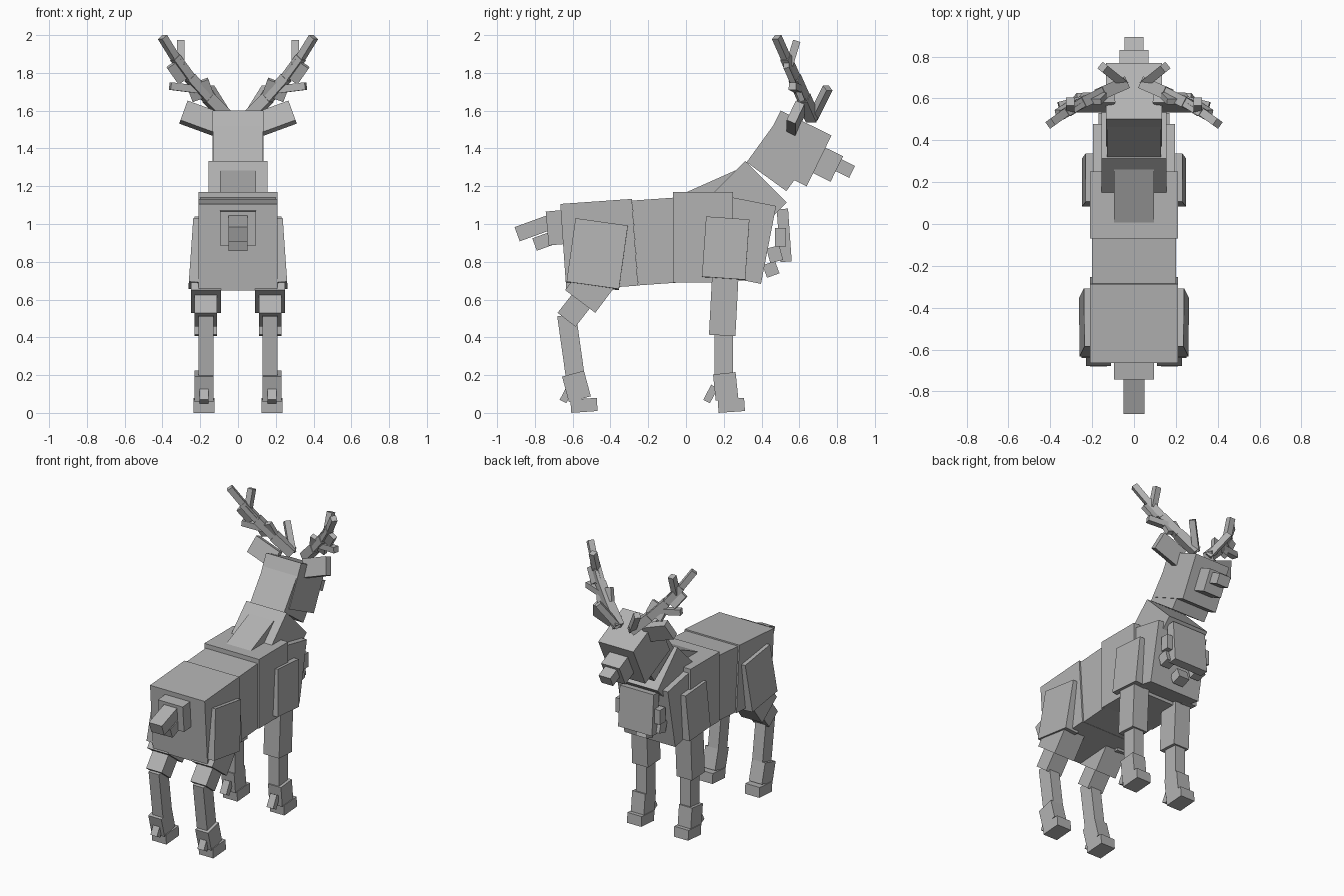
import bpy
from math import radians, sin, pi
from mathutils import Vector

cube = bpy.data.objects.get("Cube")
if cube:
    bpy.data.objects.remove(cube, do_unlink=True)

# One flat grey for the whole animal
coat = bpy.data.materials.new("grey_coat")
coat.use_nodes = True
grey = (.45, .45, .45, 1)
coat.diffuse_color = grey
coat.node_tree.nodes["Principled BSDF"].inputs["Base Color"].default_value = grey


def add_box(name, location, size, rotation):
    """Flat-shaded box with its own rotation."""
    bpy.ops.mesh.primitive_cube_add(size=1, location=location, rotation=rotation)
    part = bpy.context.object
    part.name = name
    part.scale = size
    part.data.materials.append(coat)


def box(name, y, z, width, length, height, pitch=0, x=0, roll=0):
    """Box pitched in the side plane and rolled about the body axis."""
    add_box(name, (x, y, z), (width, length, height),
            (radians(pitch), radians(roll), 0))


def pair(name, x, roll=0, **shape):
    """The same box on both sides of the body."""
    for side, sign in (("left", 1), ("right", -1)):
        box(side + "_" + name, x=x * sign, roll=roll * sign, **shape)


def bar(name, start, end, thickness):
    """Square bar between two points."""
    axis = end - start
    add_box(name, (start + end) / 2, (thickness, thickness, axis.length),
            axis.to_track_quat('Z', 'Y').to_euler())


# Torso
box("rump", y=-.46, z=.89, width=.42, length=.38, height=.46, pitch=4)
box("belly", y=-.12, z=.91, width=.4, length=.3, height=.45, pitch=4)
box("ribcage", y=.09, z=.93, width=.42, length=.32, height=.48)
box("chest", y=.28, z=.92, width=.39, length=.32, height=.42, pitch=-11)

# Neck and head
box("mane", y=.16, z=1.14, width=.19, length=.3, height=.18, pitch=24)
box("neck_base", y=.31, z=1.11, width=.31, length=.32, height=.31, pitch=45)
box("neck", y=.52, z=1.38, width=.26, length=.32, height=.26, pitch=54)
snout_pitch = -26
box("head", y=.57, z=1.4, width=.27, length=.3, height=.3, pitch=snout_pitch)
box("muzzle", y=.74, z=1.32, width=.14, length=.13, height=.15, pitch=snout_pitch)
box("nose", y=.83, z=1.3, width=.09, length=.11, height=.07, pitch=snout_pitch)
pair("ear", x=.2, y=.58, z=1.56, width=.19, length=.05, height=.12,
     pitch=-24, roll=-20)

# Chest bib with tufts
box("bib", y=.52, z=.94, width=.26, length=.06, height=.28, pitch=4)
pair("upper_tuft", x=.14, y=.5, z=.93, width=.06, length=.06, height=.1)
pair("middle_tuft", x=.12, y=.47, z=.84, width=.07, length=.07, height=.08, pitch=15)
box("lower_tuft", y=.45, z=.76, width=.08, length=.07, height=.07, pitch=20)

# Tail
box("tail_base", y=-.69, z=.98, width=.19, length=.09, height=.18, pitch=5)
box("tail", y=-.8, z=.98, width=.1, length=.2, height=.08, pitch=20)
box("tail_underside", y=-.75, z=.91, width=.1, length=.11, height=.07, pitch=20)

# Hind legs
pair("haunch", x=.2, y=-.47, z=.84, width=.1, length=.28, height=.34,
     pitch=-8, roll=-4)
pair("thigh", x=.17, y=-.5, z=.67, width=.16, length=.2, height=.2, pitch=-37)
pair("hock", x=.17, y=-.58, z=.56, width=.12, length=.12, height=.17, pitch=-38)
pair("hind_shin", x=.17, y=-.61, z=.36, width=.08, length=.1, height=.32, pitch=8)

# Front legs
pair("shoulder", x=.19, y=.21, z=.87, width=.1, length=.23, height=.32,
     pitch=-4, roll=-3)
pair("upper_foreleg", x=.17, y=.2, z=.57, width=.12, length=.14, height=.32, pitch=-3)
pair("fore_shin", x=.17, y=.2, z=.31, width=.08, length=.1, height=.25)


def feet(leg, ankle, hoof, dewclaw, tilt):
    """Ankle, hoof and dewclaw of both feet, at their places along y."""
    pair(leg + "_ankle", x=.18, y=ankle, z=.14, width=.1, length=.12, height=.14,
         pitch=tilt)
    pair(leg + "_hoof", x=.18, y=hoof, z=.04, width=.11, length=.14, height=.07,
         pitch=4)
    pair(leg + "_dewclaw", x=.18, y=dewclaw, z=.1, width=.05, length=.04, height=.09,
         pitch=-28)


feet("hind", ankle=-.58, hoof=-.54, dewclaw=-.63, tilt=15)
feet("fore", ankle=.21, hoof=.24, dewclaw=.13, tilt=6)


# Antlers: a gently bowed beam, tines branching from it, and flat palms
def beam_point(t):
    root, reach = Vector((.05, .67, 1.56)), Vector((.35, -.19, .43))
    bow = Vector((.03 * sin(pi * t), 0, 0))
    return root + reach * t + bow


tines = {
    "brow_tine": (0, Vector((.1, .08, .16))),
    "side_tine": (.35, Vector((.16, -.04, .02))),
    "upper_tine": (.65, Vector((0, .04, .13))),
}
segments = 4
for side, sign in (("left", 1), ("right", -1)):
    mirror = Vector((sign, 1, 1))
    for i in range(segments):
        bar(f"{side}_antler_beam_{i + 1}", beam_point(i / segments) * mirror,
            beam_point((i + 1) / segments) * mirror, .06 - .007 * i)
    for name, (t, offset) in tines.items():
        start = beam_point(t)
        bar(side + "_" + name, start * mirror, (start + offset) * mirror, .04)
pair("upper_palm", x=.31, y=.55, z=1.81, width=.09, length=.03, height=.11,
     pitch=20, roll=35)
pair("lower_palm", x=.2, y=.6, z=1.71, width=.12, length=.03, height=.09,
     pitch=20, roll=20)
